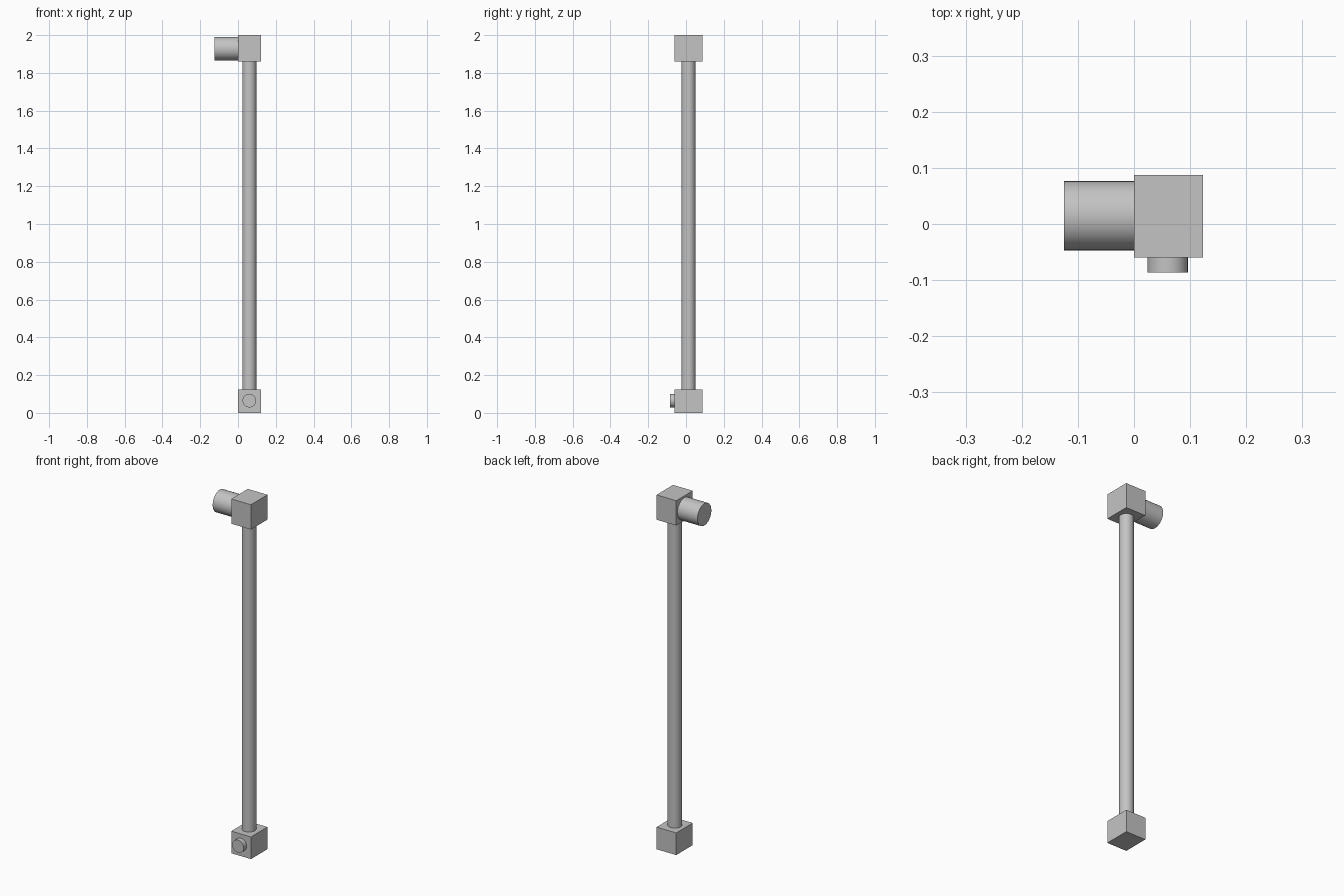
import bpy
import math
from mathutils import Vector

default_cube = bpy.data.objects.get("Cube")
if default_cube:
    bpy.data.objects.remove(default_cube, do_unlink=True)

grey = bpy.data.materials.new("plain grey")
grey.use_nodes = True
colour = (0.55, 0.55, 0.55, 1)
grey.diffuse_color = colour
grey.node_tree.nodes["Principled BSDF"].inputs["Base Color"].default_value = colour


def block(name, low, high):
    """Box between two opposite corners."""
    low, high = Vector(low), Vector(high)
    bpy.ops.mesh.primitive_cube_add(size=1, location=(low + high) / 2)
    obj = bpy.context.object
    obj.name = name
    obj.scale = high - low
    bpy.ops.object.transform_apply(location=False, rotation=False, scale=True)
    obj.data.materials.append(grey)


def cylinder(name, start, end, radius):
    """Capped round bar between two points."""
    start, end = Vector(start), Vector(end)
    axis = end - start
    bpy.ops.mesh.primitive_cylinder_add(
        vertices=32, radius=radius, depth=axis.length,
        location=(start + end) / 2,
        rotation=axis.to_track_quat("Z", "Y").to_euler())
    obj = bpy.context.object
    obj.name = name
    obj.data.materials.append(grey)
    bpy.ops.object.shade_smooth_by_angle(angle=math.radians(40))


CX, CY = 0.06, 0.013      # axis of the post
FRONT, BACK = -0.06, 0.087
WIDTH = 0.123

# End blocks
block("bottom_block", (0, FRONT, 0), (WIDTH, BACK, 0.125))
block("top_block", (0, FRONT, 1.86), (WIDTH, BACK, 2))

# Upright post joining the blocks
cylinder("post", (CX, CY, 0.125), (CX, CY, 1.86), 0.037)

# Side peg at the top and small front stud at the bottom
cylinder("side_peg", (0, 0.0145, 1.928), (-0.125, 0.0145, 1.928), 0.062)
cylinder("front_stud", (CX, FRONT, 0.065), (CX, -0.086, 0.065), 0.036)
